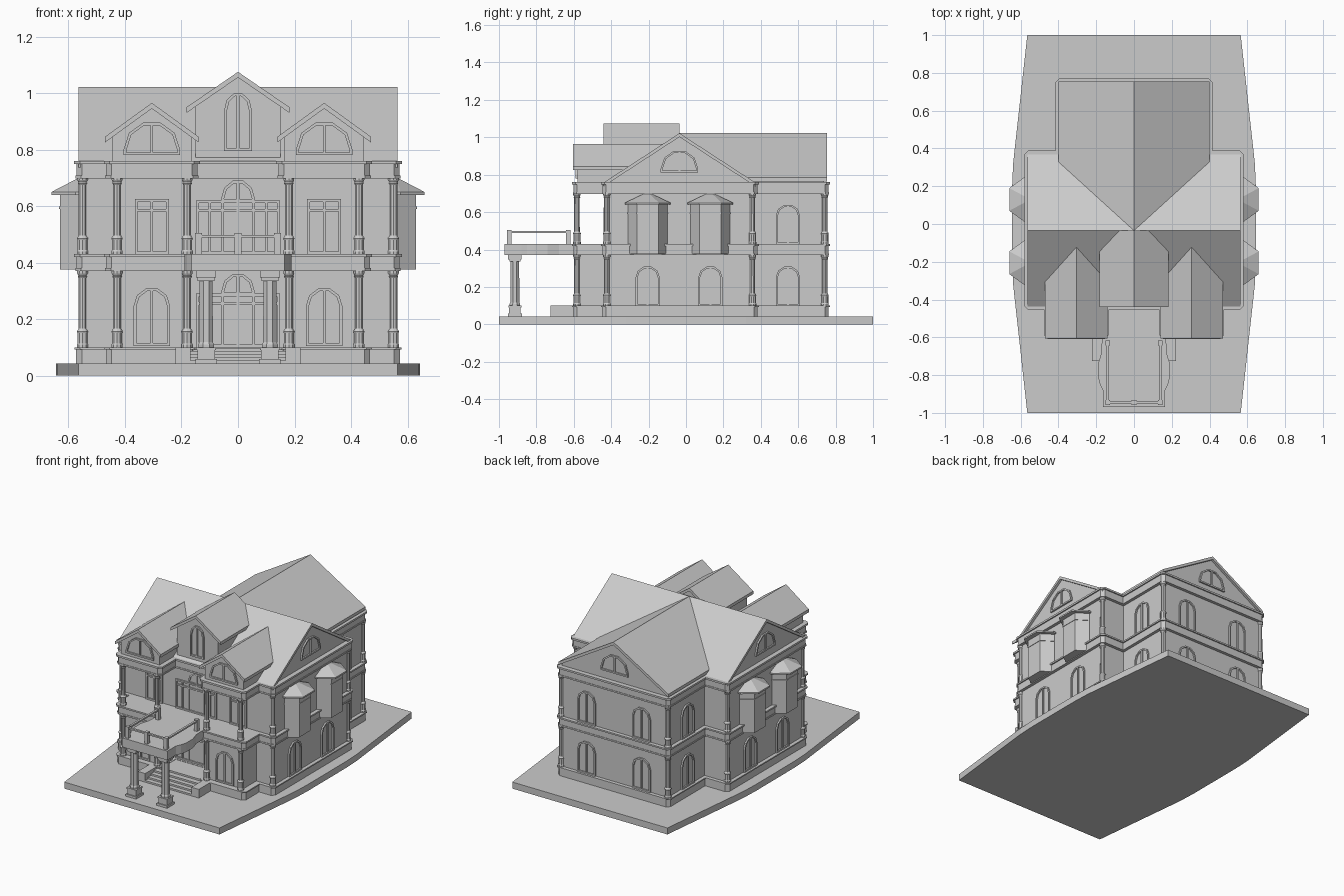
import bpy, bmesh
from math import pi, sin, cos, radians
from mathutils import Matrix, Vector

if "Cube" in bpy.data.objects:
    bpy.data.objects.remove(bpy.data.objects["Cube"])

I = Matrix.Identity(4)

def finish(name, bm):
    bmesh.ops.recalc_face_normals(bm, faces=bm.faces)
    me = bpy.data.meshes.new(name)
    bm.to_mesh(me)
    bm.free()
    ob = bpy.data.objects.new(name, me)
    bpy.context.collection.objects.link(ob)
    return ob

def loft(bm, rings, cap=True):
    vs = [[bm.verts.new(p) for p in r] for r in rings]
    n = len(vs[0])
    for a, b in zip(vs, vs[1:]):
        for i in range(n):
            j = (i + 1) % n
            bm.faces.new((a[i], a[j], b[j], b[i]))
    if cap:
        bm.faces.new(vs[0][::-1])
        bm.faces.new(vs[-1])

def prism(bm, pts, z0, z1, M=I):
    loft(bm, [[M @ Vector((x, y, z)) for x, y in pts] for z in (z0, z1)])

def solid(name, pts, z0, z1, M=I):
    bm = bmesh.new()
    prism(bm, pts, z0, z1, M)
    return finish(name, bm)

def rect(x0, x1, y0, y1):
    return [(x0, y0), (x1, y0), (x1, y1), (x0, y1)]

def box(name, x0, x1, y0, y1, z0, z1):
    return solid(name, rect(x0, x1, y0, y1), z0, z1)

def mirrored(half):
    return half + [(-x, y) for x, y in reversed(half)]

def corners(pts):
    n = len(pts)
    for i in range(n):
        p, a, b = (Vector(pts[k % n]) for k in (i, i - 1, i + 1))
        yield p, (p - a).normalized(), (b - p).normalized()

def offset(pts, d):
    out = []
    for p, e, f in corners(pts):
        n0, n1 = Vector((e.y, -e.x)), Vector((f.y, -f.x))
        out.append(tuple(p + (n0 + n1) * d / (1 + n0.dot(n1))))
    return out

def chamfer(pts, c):
    out = []
    for p, e, f in corners(pts):
        out += [tuple(p - e * c), tuple(p + f * c)] if e.cross(f) > 0 else [tuple(p)]
    return out

def wall_frame(x, y, z, deg):
    # local x along the wall, y up, z outward; 0 degrees faces the front
    return Matrix.Translation((x, y, z)) @ Matrix.Rotation(radians(deg), 4, 'Z') @ Matrix.Rotation(pi / 2, 4, 'X')

def window(name, x, y, z, deg, w, s, rise=0.0, seg=5, mullions=(0,), transoms=(), t=0.01):
    M = wall_frame(x, y, z, deg)
    pts = [(-w, 0), (w, 0)]
    if rise:
        pts += [(w * cos(pi * i / seg), s + rise * sin(pi * i / seg)) for i in range(seg + 1)]
    else:
        pts += [(w, s), (-w, s)]
    inner = offset(pts, -t)
    top = max(p[1] for p in inner)
    bm = bmesh.new()
    loft(bm, [[M @ Vector((*p, h)) for p in ring] for ring, h in
              ((pts, -0.005), (pts, 0.01), (inner, 0.01), (inner, 0.001))], cap=False)
    prism(bm, inner, -0.004, 0.001, M)
    for m in mullions:
        prism(bm, rect(m - .005, m + .005, .004, top), -.001, .009, M)
    for h in transoms:
        prism(bm, rect(-w + .004, w - .004, h - .005, h + .005), -.001, .009, M)
    finish(name, bm)

def gable_roof(name, x, y, deg, length, half, eave, ridge, wall_half, base, inset, t=0.02):
    # chevron shaped roof over a gabled wall block
    M = wall_frame(x, y, 0, deg)
    solid(name + "_roof", [(-half, eave - t), (0, ridge - t), (half, eave - t),
                           (half, eave), (0, ridge), (-half, eave)], -length, 0, M)
    k = ridge - t - (ridge - eave) * wall_half / half
    solid(name + "_gable_wall", [(-wall_half, base), (wall_half, base), (wall_half, k + .004),
                                 (0, ridge - t + .004), (-wall_half, k + .004)], -length + inset, -inset, M)

def turned(name, x, y, z, prof, n):
    bm = bmesh.new()
    loft(bm, [[(x + r * cos((i + .5) * 2 * pi / n), y + r * sin((i + .5) * 2 * pi / n), z + h)
               for i in range(n)] for r, h in prof])
    finish(name, bm)

# ground slab
solid("ground_slab", mirrored([(.565, -1), (.64, -.32), (.645, -.2), (.645, .2), (.64, .32), (.565, 1)]), 0, .043)

# walls
rear = [(.555, -.43), (.555, .365), (.39, .365), (.39, .745)]
solid("main_walls", mirrored(rear), .05, .755)
for sx in (1, -1):
    box("front_wing_wall", min(sx * .17, sx * .435), max(sx * .17, sx * .435), -.57, -.42, .09, .38)

# plinth, floor band and cornice mouldings
foot = mirrored([(.16, -.43), (.16, -.585), (.45, -.585), (.45, -.43)] + rear)
for name, z0, z1, d in (("plinth", .043, .092, .018), ("plinth_cap", .092, .1, .024),
                        ("floor_band_lower", .37, .38, .02), ("floor_band", .38, .42, .017),
                        ("floor_band_cap", .42, .43, .025), ("cornice_lower", .698, .708, .02),
                        ("cornice", .708, .748, .017), ("cornice_cap", .748, .76, .025)):
    solid(name, chamfer(offset(foot, d), .02), z0, z1)

# columns at the outer corners on both floors
prof = [(.021, 0), (.021, .01), (.019, .014), (.019, .05), (.021, .056), (.015, .066),
        (.0145, .245), (.018, .25), (.016, .255), (.02, .262), (.02, .27)]
for z in (.1, .43):
    for cx, cy in ((.18, -.583), (.428, -.583), (.55, -.423), (.55, .355), (.388, .742)):
        for sx in (1, -1):
            turned("corner_column", sx * cx, cy, z, prof, 10)

# entrance landing, steps and cheek blocks
box("entrance_landing", -.165, .165, -.6, -.42, .043, .098)
for i in range(4):
    box("entrance_step", -.168, .168, -.725 + i * .03, -.59, .043, .054 + i * .011)
for x0, x1 in ((.168, .222), (-.222, -.168)):
    box("step_cheek", x0, x1, -.725, -.6, .043, .1)

# porch balcony with its railing
slab = mirrored([(.165, -.97), (.165, -.88), (.18, -.85), (.19, -.81), (.19, -.74), (.172, -.68), (.165, -.42)])
solid("porch_balcony", slab, .37, .43)
for px, py in ((-.14, -.945), (0, -.945), (.14, -.945), (-.14, -.63), (.14, -.63)):
    box("railing_post", px - .012, px + .012, py - .012, py + .012, .43, .505)
box("front_rail", -.14, .14, -.952, -.938, .488, .498)
for sx in (-.14, .14):
    box("side_rail", sx - .007, sx + .007, -.945, -.62, .488, .498)

# porch columns on square pedestals
for cx in (-.113, .113):
    cy = -.915
    for r, z0, z1 in ((.038, .043, .058), (.031, .058, .09), (.035, .09, .1), (.03, .335, .348), (.036, .348, .37)):
        box("porch_column_block", cx - r, cx + r, cy - r, cy + r, z0, z1)
    turned("porch_column_shaft", cx, cy, .1, [(.03, 0), (.03, .01), (.026, .018), (.025, .236)], 8)

# roofs
gable_roof("cross", .565, -.035, 90, 1.13, .407, .757, 1.022, .39, .752, .016)
gable_roof("rear", 0, .755, 180, .79, .4, .785, 1.022, .385, .752, .016)
gable_roof("centre_dormer", 0, -.44, 0, .405, .182, .95, 1.075, .15, .752, .02)
for sx in (1, -1):
    gable_roof("side_dormer", sx * .305, -.605, 0, .485, .166, .845, .965, .14, .752, .025)

# front windows and doors
for z, nm in ((.1, "entrance_doors"), (.43, "balcony_doors")):
    window(nm, 0, -.43, z, 0, .148, .19, mullions=(-.1, .1), transoms=(.155,))
    window(nm + "_arch", 0, -.427, z, 0, .06, .195, .068, transoms=(.155, .19))
window("centre_dormer_window", 0, -.42, .795, 0, .05, .14, .067)
for sx in (1, -1):
    window("wing_window", sx * .305, -.57, .105, 0, .065, .14, .067)
    window("upper_front_window", sx * .305, -.43, .43, 0, .06, .195, transoms=(.155,))
    window("side_dormer_window", sx * .305, -.58, .78, 0, .1, .02, .1)
    # side and back windows
    for wy in (-.205, .13):
        window("lower_side_window", sx * .555, wy, .1, sx * 90, .065, .15, .062)
    window("gable_window", sx * .549, -.035, .812, sx * 90, .1, .02, .1)
    for z in (.1, .43):
        window("rear_side_window", sx * .39, .545, z, sx * 90, .065, .15, .062)
        window("back_window", sx * .2, .745, z, 180, .065, .15, .062)
window("rear_gable_window", 0, .739, .812, 180, .1, .02, .1)

# bay windows on both sides
for sx in (1, -1):
    for yc in (-.205, .13):
        def ring(pts):
            return [(sx * x, yc + y) for x, y in mirrored_y(pts)]
        def mirrored_y(pts):
            return pts + [(x, -y) for x, y in reversed(pts)]
        plan = [(.54, -.105), (.56, -.105), (.63, -.057)]
        eave = ring([(.54, -.122), (.575, -.122), (.66, -.06)])
        solid("bay_walls", ring(plan), .375, .645)
        solid("bay_transom_band", ring([(.54, -.108), (.561, -.108), (.633, -.059)]), .59, .598)
        bm = bmesh.new()
        loft(bm, [[(x, y, .64) for x, y in eave], [(x, y, .65) for x, y in eave],
                  [(sx * .56, yc + (y - yc) * .1, .702) for x, y in eave]])
        finish("bay_roof", bm)
